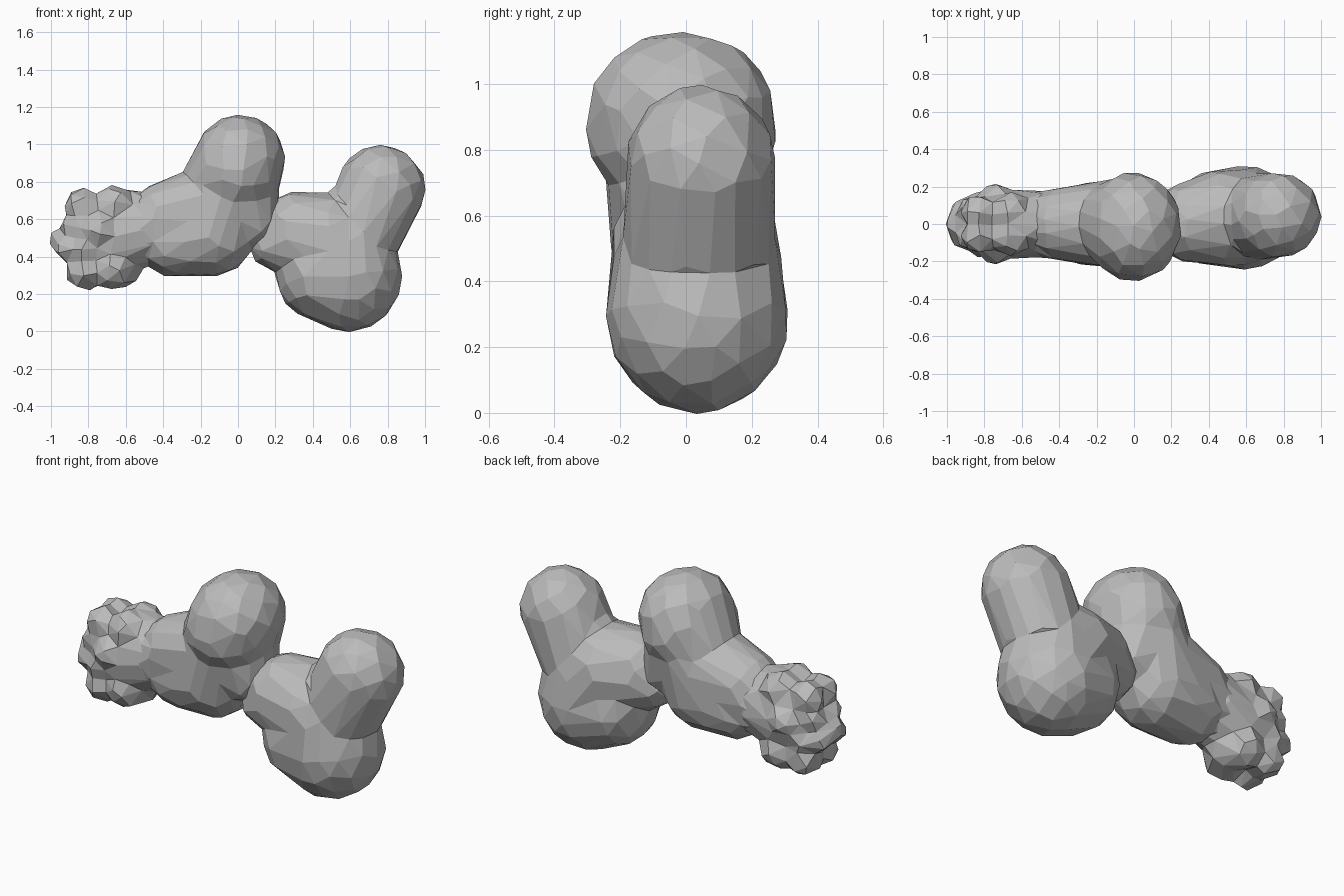
import bpy, bmesh
from mathutils import Matrix, Vector

cube = bpy.data.objects.get("Cube")
if cube:
    bpy.data.objects.remove(cube)

grey = bpy.data.materials.new("stone_grey")
grey.use_nodes = True
tone = (0.5, 0.5, 0.5, 1)
grey.diffuse_color = tone
grey.node_tree.nodes["Principled BSDF"].inputs["Base Color"].default_value = tone


def add_blob(bm, centre, radius):
    """One ellipsoid; radius is (x, y, z) or a number."""
    size = Vector(radius) if isinstance(radius, tuple) else Vector((radius,) * 3)
    place = Matrix.Translation(centre) @ Matrix.Diagonal(size.to_4d())
    bmesh.ops.create_icosphere(bm, subdivisions=3, radius=1, matrix=place)


def limb(start, start_radius, end, end_radius, steps=6):
    """A tapering row of blobs that fuses into a smooth capsule."""
    a, b = Vector(start), Vector(end)
    ra, rb = Vector(start_radius), Vector(end_radius)
    return [(a.lerp(b, i / steps), tuple(ra.lerp(rb, i / steps))) for i in range(steps + 1)]


def lump(name, blobs, smoothing, faces):
    """Fuse overlapping blobs into one skin and reduce it to flat facets."""
    mesh = bpy.data.meshes.new(name)
    bm = bmesh.new()
    for centre, radius in blobs:
        add_blob(bm, centre, radius)
    bm.to_mesh(mesh)
    bm.free()
    obj = bpy.data.objects.new(name, mesh)
    bpy.context.collection.objects.link(obj)

    remesh = obj.modifiers.new("fuse", 'REMESH')
    remesh.mode = 'VOXEL'
    remesh.voxel_size = 0.02
    relax = obj.modifiers.new("relax", 'SMOOTH')
    relax.factor = 0.5
    relax.iterations = smoothing
    bpy.context.view_layer.update()
    graph = bpy.context.evaluated_depsgraph_get()
    dense = len(obj.evaluated_get(graph).data.polygons) * 2
    facet = obj.modifiers.new("facet", 'DECIMATE')
    facet.ratio = faces / dense

    # Bake the result and keep it flat shaded
    bpy.context.view_layer.update()
    graph = bpy.context.evaluated_depsgraph_get()
    baked = bpy.data.meshes.new_from_object(obj.evaluated_get(graph))
    obj.modifiers.clear()
    obj.data = baked
    baked.materials.clear()
    baked.materials.append(grey)
    bm = bmesh.new()
    bm.from_mesh(baked)
    bmesh.ops.dissolve_limit(bm, angle_limit=0.14, verts=bm.verts, edges=bm.edges)
    for face in bm.faces:
        face.smooth = False
    bm.to_mesh(baked)
    bm.free()


# Large lump on the left: leaning upper knob, belly and inner shoulder
lump("left_lump",
     limb((0.765, 0.045, 0.76), (0.24, 0.23, 0.24), (0.66, 0.04, 0.54), (0.225, 0.235, 0.24))
     + limb((0.59, 0.035, 0.295), (0.29, 0.28, 0.3), (0.43, 0.03, 0.3), (0.23, 0.255, 0.24))
     + limb((0.47, 0.03, 0.5), (0.24, 0.26, 0.245), (0.31, 0.01, 0.52), (0.21, 0.22, 0.23))
     + [((0.22, 0.01, 0.48), (0.17, 0.18, 0.16)),
        ((0.57, 0.035, 0.42), (0.27, 0.265, 0.27))],
     14, 300)

# Leaning middle lump: round head running down into a tapering arm
lump("middle_lump",
     limb((0.01, -0.015, 0.92), (0.245, 0.285, 0.24), (-0.01, -0.015, 0.86), (0.25, 0.295, 0.24), 2)
     + limb((-0.05, 0, 0.8), (0.245, 0.25, 0.24), (-0.14, 0, 0.54), (0.24, 0.235, 0.25))
     + limb((-0.2, 0, 0.65), (0.22, 0.23, 0.225), (-0.38, 0, 0.61), (0.2, 0.2, 0.195))
     + limb((-0.24, 0, 0.51), (0.22, 0.225, 0.22), (-0.34, 0, 0.49), (0.2, 0.2, 0.2), 3)
     + limb((-0.02, 0, 0.74), (0.24, 0.235, 0.24), (0.07, 0, 0.59), (0.16, 0.19, 0.15))
     + [((-0.5, 0, 0.54), (0.18, 0.18, 0.19))],
     12, 300)

# Knobbly tip: a full, smooth core with small bumps round its far end
tip = limb((-0.52, 0, 0.54), (0.19, 0.18, 0.2), (-0.66, 0, 0.51), (0.19, 0.185, 0.22), 3)
tip += [
    ((-0.76, 0, 0.5), (0.16, 0.16, 0.2)), ((-0.57, 0, 0.63), 0.13),
    ((-0.64, 0, 0.36), 0.13), ((-0.94, 0, 0.49), 0.07),
]
for side in (-1, 1):
    tip += [
        ((-0.83, side * 0.06, 0.67), 0.095), ((-0.66, side * 0.06, 0.67), 0.11),
        ((-0.74, side * 0.12, 0.54), 0.095), ((-0.87, side * 0.07, 0.56), 0.075),
        ((-0.91, side * 0.06, 0.45), 0.075), ((-0.82, side * 0.07, 0.32), 0.1),
        ((-0.67, side * 0.07, 0.34), 0.115), ((-0.81, side * 0.1, 0.44), 0.08),
    ]
lump("knobbly_tip", tip, 3, 280)
